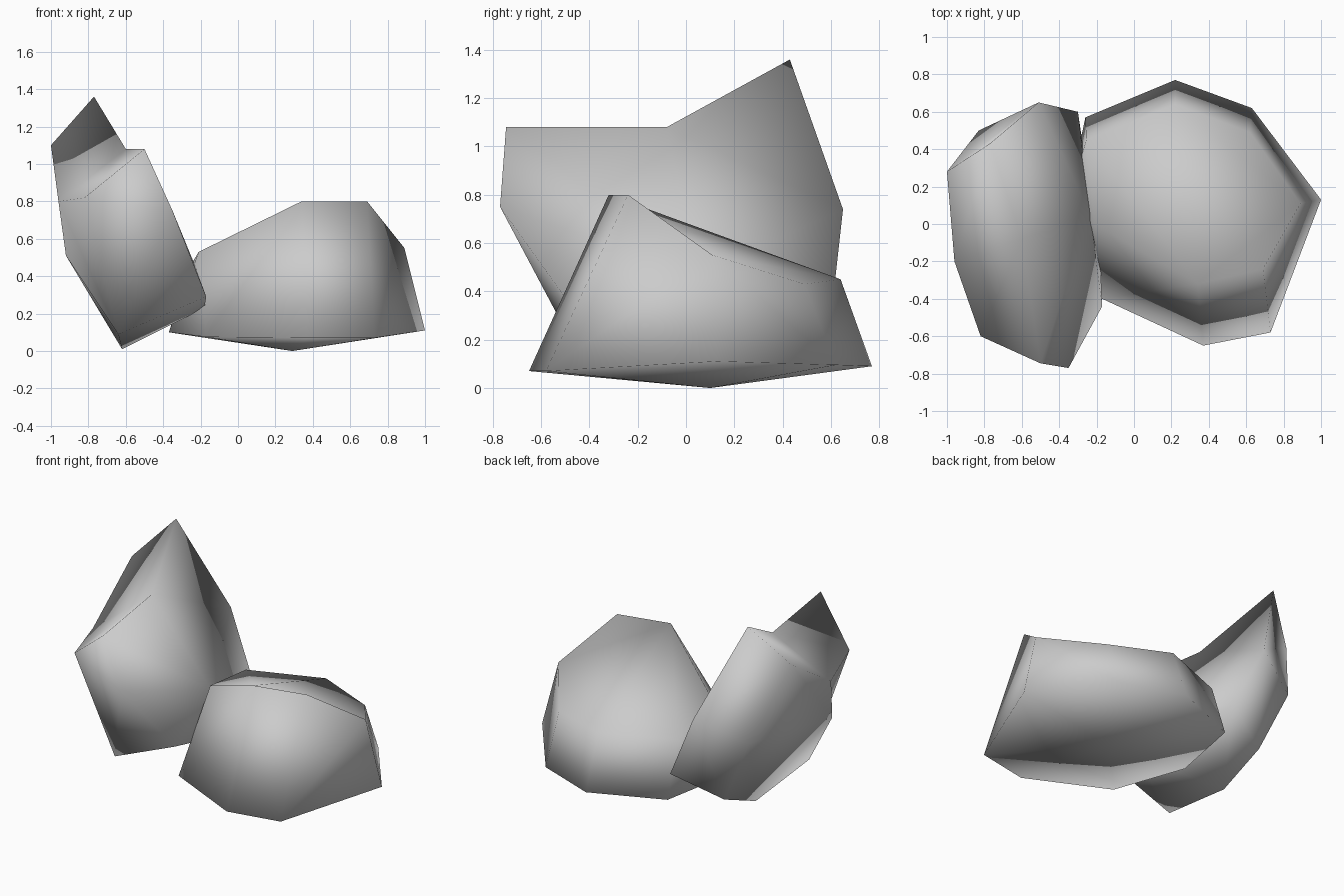
import bpy
import bmesh
from mathutils import Vector

default_cube = bpy.data.objects.get("Cube")
if default_cube:
    bpy.data.objects.remove(default_cube, do_unlink=True)


def make_material(name, value):
    material = bpy.data.materials.new(name)
    material.use_nodes = True
    colour = (value, value, value, 1.0)
    material.diffuse_color = colour
    shader = material.node_tree.nodes["Principled BSDF"]
    shader.inputs["Base Color"].default_value = colour
    shader.inputs["Roughness"].default_value = 0.9
    return material


def hull_mesh(corners):
    """Wrap a closed faceted skin around the corner points."""
    bm = bmesh.new()
    for corner in corners:
        bm.verts.new(corner)
    result = bmesh.ops.convex_hull(bm, input=bm.verts[:], use_existing_faces=False)
    unused = [item for item in result["geom_interior"] if isinstance(item, bmesh.types.BMVert)]
    bmesh.ops.delete(bm, geom=list(set(unused)), context="VERTS")
    return bm


def vert_at(bm, point):
    """Find the corner at a point, or add it."""
    nearest = min(bm.verts, key=lambda v: (v.co - Vector(point)).length)
    if (nearest.co - Vector(point)).length < 0.001:
        return nearest
    return bm.verts.new(point)


def recut_crown(bm, rim, facets):
    """Swap the convex crown inside the rim for hollowed facets."""
    rim_verts = {vert_at(bm, point) for point in rim}
    old = [face for face in bm.faces if rim_verts.issuperset(face.verts)]
    bmesh.ops.delete(bm, geom=old, context="FACES_ONLY")
    for facet in facets:
        bm.faces.new([vert_at(bm, point) for point in facet])
    bmesh.ops.holes_fill(bm, edges=bm.edges[:], sides=0)


def turn_crease(bm, start, end):
    """Turn the diagonal crease between two corners the other way."""
    crease = bm.edges.get((vert_at(bm, start), vert_at(bm, end)))
    if crease:
        bmesh.ops.rotate_edges(bm, edges=[crease], use_ccw=False)


def finish_rock(name, bm, material):
    bmesh.ops.recalc_face_normals(bm, faces=bm.faces[:])
    for face in bm.faces:
        face.smooth = True
    mesh = bpy.data.meshes.new(name)
    bm.to_mesh(mesh)
    bm.free()
    mesh.materials.append(material)
    rock = bpy.data.objects.new(name, mesh)
    bpy.context.scene.collection.objects.link(rock)


stone_grey = make_material("stone grey", 0.6)

# Low rock: broad base ring, shallow underside point and a hollowed crown
base_ring = [
    (.37, -.65, .07), (.73, -.58, .07), (1, .13, .11), (.63, .62, .095),
    (.22, .77, .09), (-.26, .57, .09), (-.37, .05, .1), (-.17, -.4, .075),
]
front_peak, side_peak = (.34, -.32, .8), (.69, -.24, .8)
side_corner, back_corner = (.89, .11, .55), (.62, .49, .43)
back_ridge, inner_back, inner_front = (.22, .64, .45), (-.255, .45, .455), (-.21, 0, .53)
crown = [front_peak, side_peak, side_corner, back_corner, back_ridge, inner_back, inner_front]
underside_point = (.29, .1, 0)

low_rock = hull_mesh(base_ring + crown + [underside_point])
recut_crown(low_rock, crown, [
    (front_peak, side_peak, side_corner),
    (front_peak, side_corner, back_ridge),
    (side_corner, back_corner, back_ridge),
    (front_peak, back_ridge, inner_back),
    (front_peak, inner_back, inner_front),
])
finish_rock("low_rock", low_rock, stone_grey)

# Leaning rock: tilted crown with one tall tip, inner flank and underside
front_top, front_outer = (-.5, -.745, 1.08), (-.82, -.6, .82)
outer_middle, outer_shoulder = (-.96, -.2, .8), (-1, .28, 1.1)
saddle, back_shoulder = (-.6, -.08, 1.08), (-.51, .65, .74)
tip = (-.77, .43, 1.36)
rim = [front_top, front_outer, outer_middle, outer_shoulder, saddle, back_shoulder]
inner_flank = [
    (-.35, -.77, .75), (-.17, -.44, .29), (-.18, -.2, .23),
    (-.235, .05, .47), (-.3, .6, .29),
]
outer_flank = (-.92, -.27, .51)
underside = [
    outer_flank, (-.83, .5, .6), (-.64, -.42, .09), (-.62, .13, .01), (-.62, .47, .15),
]

leaning_rock = hull_mesh(rim + inner_flank + underside)
recut_crown(leaning_rock, rim, [
    (front_top, front_outer, saddle),
    (front_outer, outer_middle, saddle),
    (outer_middle, tip, saddle),
    (outer_middle, outer_shoulder, tip),
    (outer_shoulder, back_shoulder, tip),
    (back_shoulder, saddle, tip),
])
turn_crease(leaning_rock, front_outer, outer_flank)
finish_rock("leaning_rock", leaning_rock, stone_grey)
